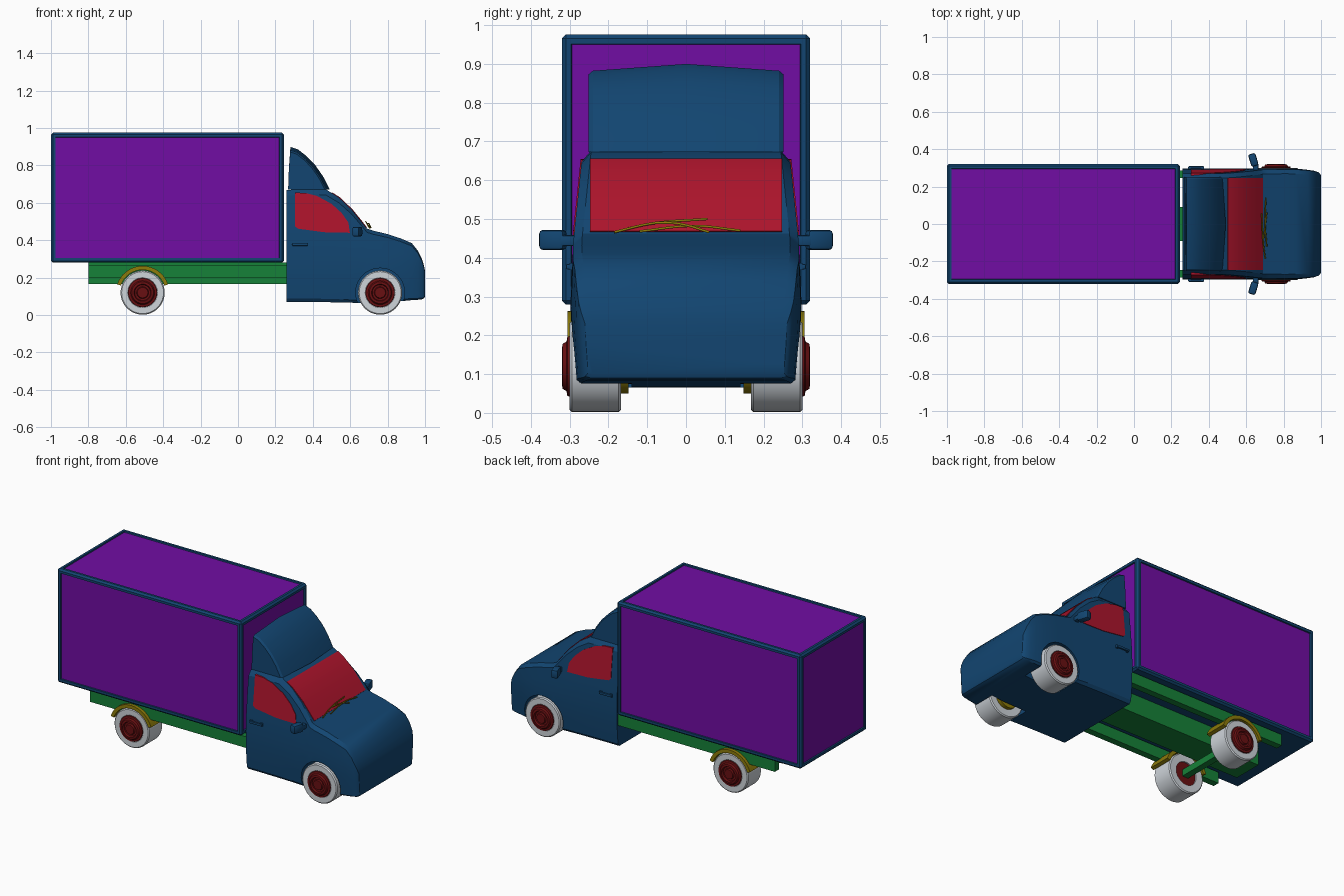
import bpy, bmesh, math
from mathutils import Matrix, Vector

if "Cube" in bpy.data.objects:
    bpy.data.objects.remove(bpy.data.objects["Cube"])


def material(name, rgb):
    m = bpy.data.materials.new(name)
    m.diffuse_color = (*rgb, 1)
    m.use_nodes = True
    m.node_tree.nodes["Principled BSDF"].inputs["Base Color"].default_value = m.diffuse_color
    return m


BLUE = material("blue_paint", (0.006, 0.06, 0.165))
PURPLE = material("purple_panel", (0.165, 0.004, 0.37))
RED = material("red_glass", (0.42, 0.007, 0.025))
DARK_RED = material("dark_red_hub", (0.14, 0.005, 0.006))
GREEN = material("green_frame", (0.008, 0.22, 0.04))
YELLOW = material("yellow_trim", (0.27, 0.2, 0.003))
TIRE = material("light_tire", (0.62, 0.66, 0.7))


def finish(bm, name, *mats, angle=30):
    bmesh.ops.recalc_face_normals(bm, faces=bm.faces)
    me = bpy.data.meshes.new(name)
    bm.to_mesh(me)
    bm.free()
    ob = bpy.data.objects.new(name, me)
    bpy.context.collection.objects.link(ob)
    for m in mats:
        me.materials.append(m)
    smooth(ob, angle)
    return ob


def smooth(ob, angle=30):
    bpy.ops.object.select_all(action='DESELECT')
    ob.select_set(True)
    bpy.context.view_layer.objects.active = ob
    bpy.ops.object.shade_smooth_by_angle(angle=math.radians(angle))


def loft(name, rings, mat, angle=30):
    bm = bmesh.new()
    rows = [[bm.verts.new(p) for p in r] for r in rings]
    n = len(rows[0])
    for a, b in zip(rows, rows[1:]):
        for i in range(n):
            j = (i + 1) % n
            bm.faces.new((a[i], a[j], b[j], b[i]))
    bm.faces.new(rows[0])
    bm.faces.new(rows[-1])
    return finish(bm, name, mat, angle=angle)


def box(name, lo, hi, mat, bevel=0.0, rot=None):
    bm = bmesh.new()
    lo, hi = Vector(lo), Vector(hi)
    bmesh.ops.create_cube(bm, size=1)
    bmesh.ops.scale(bm, vec=hi - lo, verts=bm.verts)
    if bevel:
        bmesh.ops.bevel(bm, geom=bm.edges[:], offset=bevel, segments=2,
                        profile=0.5, affect='EDGES')
    if rot:
        bmesh.ops.rotate(bm, matrix=Matrix.Rotation(rot, 3, 'Z'), verts=bm.verts)
    bmesh.ops.translate(bm, vec=(lo + hi) / 2, verts=bm.verts)
    return finish(bm, name, mat)


def lathe(name, profile, x, z, side, mat, steps=40):
    # profile of (radius, y) turned about the wheel's axle
    bm = bmesh.new()
    vs = [bm.verts.new((x + r, side * y, z)) for r, y in profile]
    es = [bm.edges.new(p) for p in zip(vs, vs[1:])]
    bmesh.ops.spin(bm, geom=vs + es, cent=(x, 0, z), axis=(0, 1, 0),
                   angle=math.tau, steps=steps, use_duplicate=False)
    bmesh.ops.remove_doubles(bm, verts=bm.verts, dist=1e-5)
    return finish(bm, name, mat)


def lerp(table, t):
    for (a, u), (b, v) in zip(table, table[1:]):
        if t <= b:
            return u + (v - u) * max(0, t - a) / (b - a)
    return table[-1][1]


# cargo box with recessed panels on every side but the floor
bm = bmesh.new()
bmesh.ops.create_cube(bm, size=1)
bmesh.ops.scale(bm, vec=(1.245, 0.64, 0.695), verts=bm.verts)
bmesh.ops.translate(bm, vec=(-0.3775, 0, 0.6275), verts=bm.verts)
bmesh.ops.bevel(bm, geom=bm.edges[:], offset=0.01, segments=1, affect='EDGES')
bm.normal_update()
panels = [f for f in bm.faces if f.calc_area() > 0.1 and f.normal.z > -0.5]
bmesh.ops.inset_individual(bm, faces=panels, thickness=0.02, depth=0)
bmesh.ops.inset_individual(bm, faces=panels, thickness=0.002, depth=-0.008)
for f in panels:
    f.material_index = 1
finish(bm, "cargo_box", BLUE, PURPLE)

# chassis
box("chassis_spine", (-0.8, -0.09, 0.165), (0.27, 0.09, 0.282), GREEN)
box("rear_axle", (-0.53, -0.19, 0.10), (-0.49, 0.19, 0.14), GREEN)
for s in (1, -1):
    box("chassis_rail", (-0.8, s * 0.265 - 0.02, 0.2), (0.27, s * 0.265 + 0.02, 0.268), GREEN)

# cab: stations along x of floor height, roof height and width factor
stations = [(0.26, .07, .668, 1), (0.36, .07, .677, 1), (0.47, .069, .672, 1),
            (0.54, .068, .628, 1), (0.61, .066, .562, 1), (0.655, .065, .506, 1),
            (0.69, .065, .462, 1), (0.72, .066, .452, 1), (0.80, .068, .433, 1),
            (0.87, .074, .41, .995), (0.93, .08, .384, .975), (0.963, .082, .342, .955),
            (0.985, .085, .296, .93), (0.995, .09, .262, .905), (1.0, .10, .235, .88)]
WIDTH = [(0.06, .283), (0.18, .293), (0.28, .298), (0.45, .29), (0.68, .266)]
ROOF = [(s[0], s[2]) for s in stations]
rings = []
for x, zb, zt, k in stations:
    half = [(lerp(WIDTH, zb) * k - 0.012, zb)]
    for t in (0.03, .2, .4, .58, .76, .95):
        z = zb + t * (zt - zb)
        half.append((lerp(WIDTH, z) * k, z))
    half.append((lerp(WIDTH, zt) * k - 0.022, zt))
    rings.append([(x, y, z) for y, z in half] + [(x, -y, z) for y, z in reversed(half)])
cab = loft("cab", rings, BLUE)

# front wheel wells
for s in (1, -1):
    well = lathe("well_cutter", [(0, .14), (.131, .14), (.131, .4), (0, .4)], .76, .12, s, BLUE)
    well.hide_render = True
    mod = cab.modifiers.new("wheel_well", 'BOOLEAN')
    mod.operation, mod.solver, mod.object = 'DIFFERENCE', 'EXACT', well
    bpy.context.view_layer.objects.active = cab
    bpy.ops.object.modifier_apply(modifier=mod.name)
    bpy.data.objects.remove(well)
smooth(cab)

# windscreen follows the sloping front of the cab
rings = []
for x in (0.50, 0.54, 0.575, 0.61, 0.655, 0.687):
    z = lerp(ROOF, x)
    rings.append([(x - .006, -.247, z - .006), (x + .003, -.247, z + .003),
                  (x + .003, .247, z + .003), (x - .006, .247, z - .006)])
loft("windscreen", rings, RED)

# roof wind deflector, tapered at its sides
fin = [(0, 0), (0.004, .11), (.012, .22), (.05, .207), (.095, .172),
       (.14, .125), (.18, .068), (.215, 0)]
rings = [[(0.268 + u * k, y, 0.672 + v * k) for u, v in fin]
         for y, k in ((-.252, .91), (-.24, .955), (0, 1.035), (.24, .955), (.252, .91))]
loft("roof_deflector", rings, BLUE)

glass = [(.305, .655), (.36, .653), (.42, .638), (.50, .595), (.555, .545), (.59, .495),
         (.598, .44), (.46, .443), (.32, .462), (.305, .475)]
for s in (1, -1):
    # door window, handle and mirror
    loft("side_window", [[(x, s * (lerp(WIDTH, z) + d), z) for x, z in glass]
                         for d in (-.015, .003)], RED)
    box("door_handle", (.29, s * .303 - .006, .37), (.375, s * .303 + .006, .384), BLUE, .004)
    for hx in (.298, .367):
        box("handle_mount", (hx - .008, s * .293 - .008, .368), (hx + .008, s * .293 + .008, .386), BLUE)
    box("mirror_arm", (.635, s * .303 - .022, .43), (.665, s * .303 + .022, .458), BLUE, .005)
    box("mirror_head", (.618, s * .343 - .034, .42), (.658, s * .343 + .034, .472), BLUE, .01, rot=s * .3)

    # rear mudguard arch
    arc = [math.radians(a) for a in range(18, 163, 8)]
    outline = ([(-.51 + .143 * math.cos(a), .12 + .143 * math.sin(a)) for a in arc] +
               [(-.51 + .122 * math.cos(a), .12 + .122 * math.sin(a)) for a in reversed(arc)])
    loft("rear_mudguard", [[(x, s * y, z) for x, z in outline] for y in (.165, .305)], YELLOW)

    # wheels
    for x in (-.51, .76):
        lathe("tire", [(.07, .17), (.112, .168), (.118, .174), (.118, .294), (.112, .3),
                       (.08, .3), (.07, .293), (.07, .17)], x, .12, s, TIRE)
        lathe("hub", [(0, .178), (.072, .178), (.072, .298), (.078, .301), (.076, .306),
                      (.064, .308), (.058, .318), (.046, .32), (.042, .309), (.032, .309),
                      (.028, .318), (0, .318)], x, .12, s, DARK_RED)
    lathe("front_brake", [(0, .148), (.07, .148), (.07, .18), (0, .18)], .76, .12, s, YELLOW)
    lathe("front_bearing", [(0, .138), (.045, .138), (.045, .15), (0, .15)], .76, .12, s, DARK_RED, 12)

# wipers
for name, pts in (("left_wiper_blade", [(.702, -.185, .466), (.69, -.09, .488), (.683, .055, .5)]),
                  ("left_wiper_arm", [(.71, .06, .466), (.7, -.02, .488), (.692, -.08, .49)]),
                  ("right_wiper_blade", [(.71, -.12, .468), (.7, .02, .482), (.706, .14, .47)])):
    cu = bpy.data.curves.new(name, 'CURVE')
    cu.dimensions = '3D'
    cu.bevel_depth, cu.bevel_resolution, cu.use_fill_caps = .0035, 1, True
    sp = cu.splines.new('BEZIER')
    sp.bezier_points.add(len(pts) - 1)
    for bp, p in zip(sp.bezier_points, pts):
        bp.co = p
        bp.handle_left_type = bp.handle_right_type = 'AUTO'
    cu.materials.append(YELLOW)
    bpy.context.collection.objects.link(bpy.data.objects.new(name, cu))
